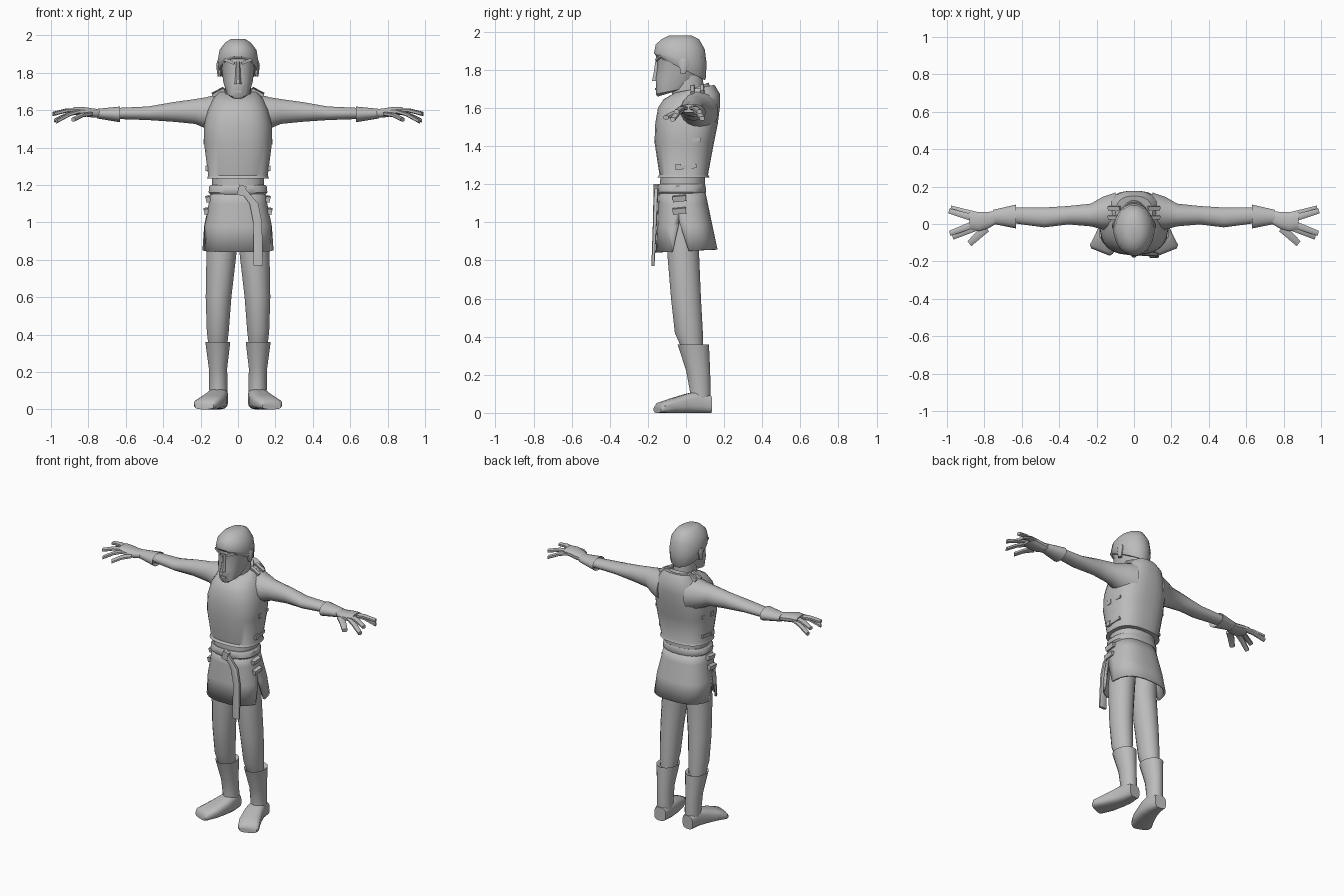
import bpy, bmesh
from math import cos, sin, pi, copysign, radians
from mathutils import Vector, Matrix

cube = bpy.data.objects.get("Cube")
if cube:
    bpy.data.objects.remove(cube, do_unlink=True)

grey = bpy.data.materials.new("plain grey")
grey.use_nodes = True
grey.diffuse_color = (.5, .5, .5, 1)
grey.node_tree.nodes["Principled BSDF"].inputs["Base Color"].default_value = grey.diffuse_color


def finish(name, bm, mirror=False):
    bmesh.ops.recalc_face_normals(bm, faces=bm.faces)
    mesh = bpy.data.meshes.new(name)
    bm.to_mesh(mesh)
    bm.free()
    mesh.materials.append(grey)
    part = bpy.data.objects.new(name, mesh)
    bpy.context.collection.objects.link(part)
    bpy.ops.object.select_all(action='DESELECT')
    part.select_set(True)
    bpy.context.view_layer.objects.active = part
    bpy.ops.object.shade_smooth_by_angle(angle=radians(40))
    if mirror:
        modifier = part.modifiers.new("mirror", 'MIRROR')
        modifier.use_mirror_merge = False
    return part


def ring(at, half, low, high, mid=0, tilt=0, skew=0):
    """Cross-section: half-width about mid one way, low to high the other way."""
    return at, half, low, high, mid, tilt, skew


def loft(name, *rings, axis='z', sides=16, power=2.0, mirror=False, caps=True):
    """Skin a row of rounded cross-sections placed along an axis."""
    along, across, up = ('zxy', 'xyz', 'yxz')['zxy'.index(axis)]
    bm = bmesh.new()
    loops = []
    for at, half, low, high, mid, tilt, skew in rings:
        loop = []
        for i in range(sides):
            turn = 2 * pi * (i + .5) / sides
            a, b = (copysign(abs(f(turn)) ** (2 / power), f(turn)) for f in (cos, sin))
            a *= half
            b *= (high - low) / 2
            point = {along: at + skew * a + tilt * b, across: mid + a, up: (low + high) / 2 + b}
            loop.append(bm.verts.new((point['x'], point['y'], point['z'])))
        loops.append(loop)
    for lower, upper in zip(loops, loops[1:]):
        for i in range(sides):
            bm.faces.new((lower[i - 1], lower[i], upper[i], upper[i - 1]))
    if caps:
        bm.faces.new(loops[0])
        bm.faces.new(loops[-1])
    return finish(name, bm, mirror)


def box(name, location, size, turn=(0, 0, 0), mirror=False):
    bm = bmesh.new()
    bmesh.ops.create_cube(bm, size=1)
    bmesh.ops.scale(bm, vec=size, verts=bm.verts)
    for axis, angle in zip('XYZ', turn):
        bmesh.ops.rotate(bm, verts=bm.verts, matrix=Matrix.Rotation(radians(angle), 3, axis))
    bmesh.ops.translate(bm, vec=location, verts=bm.verts)
    return finish(name, bm, mirror)


# Head, hair and face
loft("head",
     ring(at=1.68, half=.04, low=-.15, high=-.01, tilt=.3),
     ring(at=1.69, half=.06, low=-.16, high=.02, tilt=.2),
     ring(at=1.75, half=.08, low=-.16, high=.06),
     ring(at=1.83, half=.09, low=-.15, high=.09),
     ring(at=1.87, half=.1, low=-.16, high=.1),
     ring(at=1.95, half=.06, low=-.12, high=.06), power=2.3)
loft("hair",
     ring(at=1.81, half=.1, low=-.16, high=.1, tilt=-.5),
     ring(at=1.82, half=.105, low=-.17, high=.105, tilt=-.5),
     ring(at=1.86, half=.11, low=-.17, high=.11, tilt=-.2),
     ring(at=1.92, half=.1, low=-.16, high=.1, tilt=-.1),
     ring(at=1.96, half=.07, low=-.13, high=.07),
     ring(at=1.98, half=.04, low=-.09, high=.03), sides=20)
loft("nose",
     ring(at=1.74, half=.02, low=-.18, high=-.13),
     ring(at=1.79, half=.014, low=-.17, high=-.13),
     ring(at=1.86, half=.012, low=-.16, high=-.13), sides=8)
box("brow", location=(.045, -.142, 1.86), size=(.06, .02, .014), turn=(0, -20, 20), mirror=True)
box("mouth", location=(0, -.158, 1.7), size=(.04, .01, .01))
loft("ear",
     ring(at=1.78, mid=.1, half=.01, low=-.03, high=0),
     ring(at=1.84, mid=.1, half=.018, low=-.04, high=.02),
     ring(at=1.86, mid=.1, half=.012, low=-.03, high=.01), sides=8, mirror=True)
loft("neck",
     ring(at=1.6, half=.07, low=-.08, high=.1),
     ring(at=1.77, half=.07, low=-.07, high=.09))
loft("collar",
     ring(at=1.64, half=.1, low=-.11, high=.14, tilt=.3),
     ring(at=1.69, half=.08, low=-.1, high=.12, tilt=.4),
     ring(at=1.68, half=.07, low=-.09, high=.1, tilt=.4), sides=20)

# Chest armour with straps
loft("chest_armour",
     ring(at=1.235, half=.166, low=-.15, high=.124),
     ring(at=1.25, half=.16, low=-.14, high=.116),
     ring(at=1.42, half=.182, low=-.166, high=.148),
     ring(at=1.52, half=.182, low=-.162, high=.168),
     ring(at=1.6, half=.163, low=-.148, high=.178),
     ring(at=1.66, half=.135, low=-.118, high=.178, tilt=.1),
     ring(at=1.7, half=.1, low=-.06, high=.15, tilt=.2), sides=28, power=2.6)
for row, height in enumerate((1.29, 1.43)):
    reach = .16 + row / 100
    box("side_strap", location=(reach, .02 * row, height), size=(.02, .11, .02), turn=(5, 0, 4), mirror=True)
    box("side_buckle", location=(reach, .02 * row - .04, height), size=(.03, .03, .03), mirror=True)
for depth in (.035, .085):
    box("shoulder_strap", location=(.105, depth, 1.69 + depth / 10), size=(.07, .02, .02),
        turn=(10, 28, 0), mirror=True)

# Tunic waist, belt and sash
loft("waist",
     ring(at=1.1, half=.14, low=-.14, high=.1),
     ring(at=1.27, half=.14, low=-.135, high=.1), sides=20, power=2.4)
loft("belt",
     ring(at=1.15, half=.15, low=-.145, high=.1),
     ring(at=1.16, half=.158, low=-.152, high=.106),
     ring(at=1.19, half=.156, low=-.15, high=.104),
     ring(at=1.2, half=.146, low=-.144, high=.1), sides=24, power=2.4)
box("belt_knot", location=(.02, -.153, 1.17), size=(.04, .035, .055), turn=(0, 15, 0))
loft("sash_tail",
     ring(at=1.18, mid=.02, half=.02, low=-.168, high=-.145),
     ring(at=1.1, mid=.085, half=.024, low=-.172, high=-.148),
     ring(at=1, mid=.105, half=.024, low=-.174, high=-.152),
     ring(at=.77, mid=.108, half=.026, low=-.182, high=-.165), sides=8, power=5)

# Skirt with a wedge cut from each side
skirt = loft("skirt",
             ring(at=1.17, half=.145, low=-.142, high=.1),
             ring(at=1.1, half=.157, low=-.147, high=.115),
             ring(at=.98, half=.182, low=-.153, high=.14),
             ring(at=.85, half=.191, low=-.16, high=.166, tilt=.05),
             sides=28, power=2.6, caps=False)
shell = skirt.modifiers.new("thickness", 'SOLIDIFY')
shell.thickness = .012
bm = bmesh.new()
corners = [bm.verts.new((-.3, y, z)) for y, z in ((-.035, 1), (-.08, .8), (.03, .8))]
extruded = bmesh.ops.extrude_face_region(bm, geom=[bm.faces.new(corners)])
far_side = [item for item in extruded["geom"] if isinstance(item, bmesh.types.BMVert)]
bmesh.ops.translate(bm, vec=(.6, 0, 0), verts=far_side)
cutter = finish("slit_cutter", bm)
cutter.hide_render = True
slits = skirt.modifiers.new("slits", 'BOOLEAN')
slits.operation = 'DIFFERENCE'
slits.object = cutter
bpy.context.view_layer.objects.active = skirt
for modifier_name in ("thickness", "slits"):
    bpy.ops.object.modifier_apply(modifier=modifier_name)
bpy.data.objects.remove(cutter, do_unlink=True)
for reach, height in ((.16, 1.125), (.17, 1.06)):
    box("skirt_strap", location=(reach, -.035, height), size=(.024, .07, .03), turn=(6, 12, 0), mirror=True)

# Legs and boots
loft("leg",
     ring(at=1, mid=.08, half=.08, low=-.1, high=.08),
     ring(at=.84, mid=.088, half=.082, low=-.1, high=.07),
     ring(at=.6, mid=.104, half=.07, low=-.08, high=.08),
     ring(at=.42, mid=.108, half=.06, low=-.06, high=.09),
     ring(at=.33, mid=.108, half=.05, low=-.02, high=.09), mirror=True)
loft("boot_shaft",
     ring(at=.345, mid=.108, half=.05, low=-.03, high=.1),
     ring(at=.36, mid=.108, half=.068, low=-.046, high=.122),
     ring(at=.22, mid=.107, half=.05, low=0, high=.128),
     ring(at=.11, mid=.105, half=.05, low=.02, high=.13),
     ring(at=.03, mid=.105, half=.046, low=.01, high=.13), mirror=True)
loft("boot_foot",
     ring(at=.132, mid=.104, half=.04, low=0, high=.09, skew=.1),
     ring(at=.06, mid=.105, half=.053, low=0, high=.115, skew=.1),
     ring(at=0, mid=.118, half=.06, low=0, high=.1, skew=.2),
     ring(at=-.08, mid=.145, half=.065, low=0, high=.075, skew=.3),
     ring(at=-.135, mid=.174, half=.062, low=0, high=.055, skew=.4),
     ring(at=-.15, mid=.18, half=.05, low=0, high=.035, skew=.4),
     axis='y', power=3.2, mirror=True)

# Sleeves, cuffs and palms
loft("sleeve",
     ring(at=.1, mid=.07, half=.1, low=1.47, high=1.69),
     ring(at=.17, mid=.058, half=.088, low=1.5, high=1.67),
     ring(at=.23, mid=.048, half=.062, low=1.525, high=1.66),
     ring(at=.35, mid=.047, half=.05, low=1.537, high=1.643),
     ring(at=.48, mid=.035, half=.054, low=1.546, high=1.62),
     ring(at=.65, mid=.046, half=.042, low=1.552, high=1.612), axis='x', mirror=True)
loft("cuff",
     ring(at=.645, mid=.04, half=.04, low=1.555, high=1.6),
     ring(at=.63, mid=.04, half=.065, low=1.534, high=1.62),
     ring(at=.755, mid=.038, half=.038, low=1.555, high=1.607), axis='x', mirror=True)
loft("palm",
     ring(at=.73, mid=.038, half=.033, low=1.56, high=1.604),
     ring(at=.78, mid=.02, half=.046, low=1.56, high=1.61),
     ring(at=.83, mid=.013, half=.053, low=1.567, high=1.618),
     ring(at=.88, mid=.018, half=.048, low=1.576, high=1.618),
     axis='x', sides=12, power=2.5, mirror=True)


def finger(name, base, tip):
    """A slightly arched, tapering finger from base to tip."""
    rings = []
    spread = (tip[1] - base[1]) / (tip[0] - base[0])
    for t in (0, .5, 1):
        x, y, z = Vector(base).lerp(Vector(tip), t)
        z += .03 * t * (1 - t)
        rings.append(ring(x, .02 - .006 * t, z - .011, z + .011, mid=y, skew=-.8 * spread))
    loft(name, *rings, axis='x', sides=8, power=3, mirror=True)


finger("little_finger", base=(.84, .045, 1.595), tip=(.98, .085, 1.545))
finger("ring_finger", base=(.85, .03, 1.6), tip=(.99, .07, 1.58))
finger("middle_finger", base=(.85, 0, 1.6), tip=(.985, -.05, 1.58))
finger("index_finger", base=(.84, -.015, 1.597), tip=(.97, -.07, 1.54))
finger("thumb", base=(.79, -.02, 1.58), tip=(.88, -.105, 1.55))
